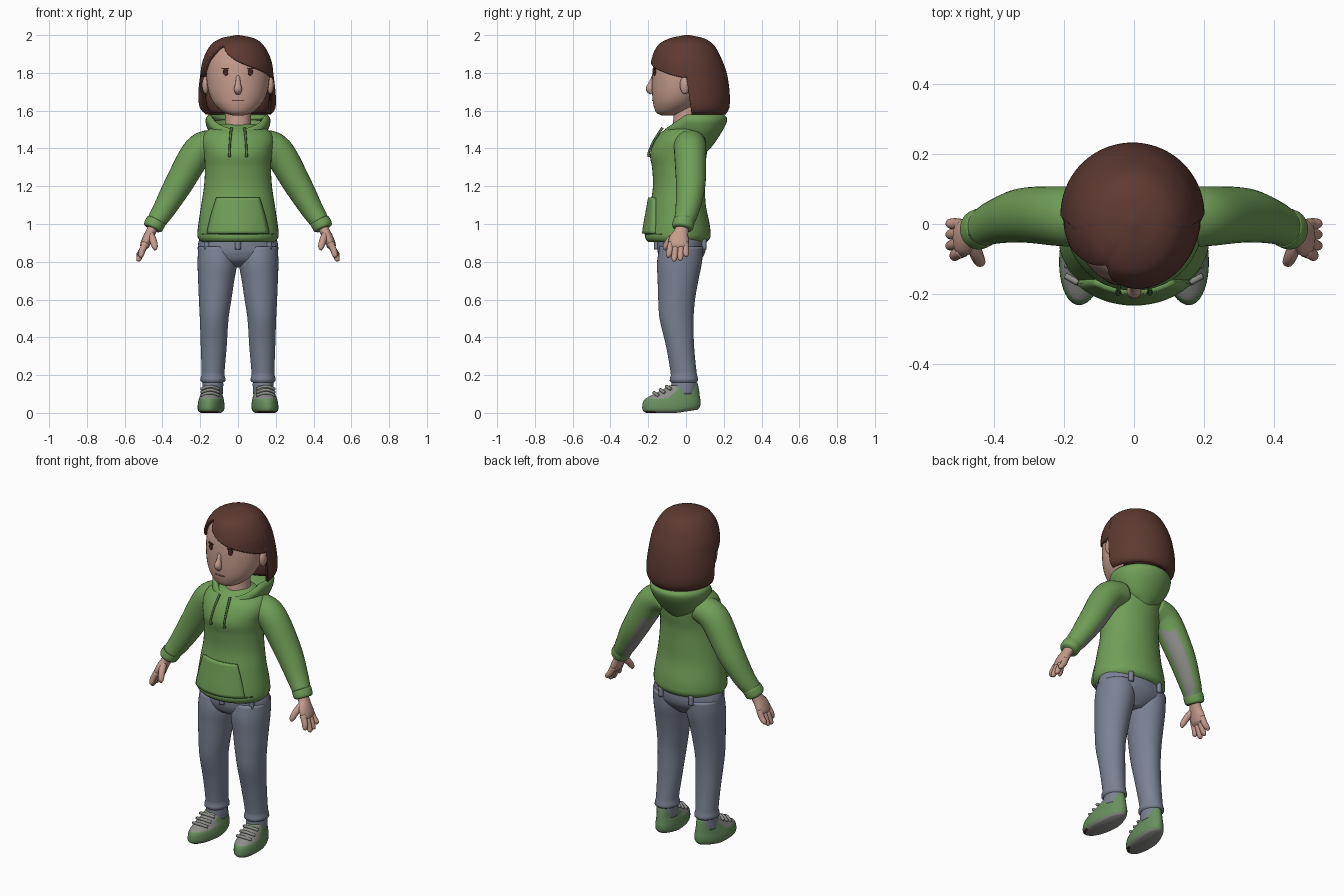
import bpy, bmesh, math
from mathutils import Vector, Matrix

if "Cube" in bpy.data.objects:
    bpy.data.objects.remove(bpy.data.objects["Cube"])

def mat(name, r, g, b):
    m = bpy.data.materials.new(name)
    m.diffuse_color = [(c / 255) ** 2.2 for c in (r, g, b)] + [1]
    m.use_nodes = True
    m.node_tree.nodes["Principled BSDF"].inputs["Base Color"].default_value = m.diffuse_color
    return m

GREEN = mat("hoodie green", 112, 157, 88)
DARK = mat("dark green", 80, 115, 65)
JEAN = mat("denim grey blue", 122, 129, 147)
SKIN = mat("skin", 196, 155, 140)
LIP = mat("lip", 160, 115, 103)
HAIR = mat("hair brown", 94, 60, 53)
EYE = mat("eye brown", 72, 42, 36)
SHOE = mat("shoe green", 104, 142, 95)
GREY = mat("shoe grey", 140, 140, 136)

def interp(keys, t):
    """Smooth interpolation of key rows; the first value is the parameter."""
    n = len(keys)
    t = min(max(t, keys[0][0]), keys[-1][0])
    i = max(k for k in range(n - 1) if keys[k][0] <= t)
    a, b = keys[i], keys[i + 1]
    h = b[0] - a[0]
    u = (t - a[0]) / h
    def slope(k, c):
        p, q = keys[max(k - 1, 0)], keys[min(k + 1, n - 1)]
        return (q[c] - p[c]) / (q[0] - p[0])
    return [(2*u**3 - 3*u*u + 1) * a[c] + (u**3 - 2*u*u + u) * h * slope(i, c)
            + (3*u*u - 2*u**3) * b[c] + (u**3 - u*u) * h * slope(i + 1, c)
            for c in range(1, len(a))]

def finish(name, bm, mats, mirror=False, solid=0, rule=None):
    bm.normal_update()
    for f in bm.faces:
        f.smooth = True
        if rule:
            f.material_index = rule(f.calc_center_median(), f.normal)
    me = bpy.data.meshes.new(name)
    bm.to_mesh(me)
    bm.free()
    ob = bpy.data.objects.new(name, me)
    bpy.context.collection.objects.link(ob)
    for m in mats:
        me.materials.append(m)
    if solid:
        s = ob.modifiers.new("thickness", "SOLIDIFY")
        s.thickness, s.offset = solid, -1
    if mirror:
        ob.modifiers.new("mirror", "MIRROR").use_mirror_merge = False
    return ob

def skin(name, rings, mats, closed=True, caps=(1, 1), warp=None, **kw):
    bm = bmesh.new()
    vs = [[bm.verts.new(warp(*p) if warp else p) for p in r] for r in rings]
    n = len(vs[0])
    for a, b in zip(vs, vs[1:]):
        for j in range(n if closed else n - 1):
            k = (j + 1) % n
            bm.faces.new((a[j], a[k], b[k], b[j]))
    if caps[0]:
        bm.faces.new(vs[0][::-1])
    if caps[1]:
        bm.faces.new(vs[-1])
    if all(caps):
        bmesh.ops.recalc_face_normals(bm, faces=bm.faces)
    return finish(name, bm, mats, **kw)

def oval(x0, x1, y0, y1, z, n=40):
    return [((x0 + x1) / 2 + (x1 - x0) / 2 * math.cos(i * math.tau / n),
             (y0 + y1) / 2 + (y1 - y0) / 2 * math.sin(i * math.tau / n), z) for i in range(n)]

def loft(name, keys, mats, rows=32, **kw):
    """Stack of level ovals; keys are z, x0, x1, y0, y1."""
    zs = [keys[0][0] + (keys[-1][0] - keys[0][0]) * i / rows for i in range(rows + 1)]
    return skin(name, [oval(*interp(keys, z), z) for z in zs], mats, **kw)

def sym(rows):
    return [(z, -r, r, a, b) for z, r, a, b in rows]

def tube(name, pts, mats, n=16, per=5, **kw):
    """Tube along points x, y, z, radius in y, radius across."""
    keys = [(i, *p) for i, p in enumerate(pts)]
    m = (len(pts) - 1) * per
    rows = [interp(keys, i / per) for i in range(m + 1)]
    rings = []
    for i, r in enumerate(rows):
        d = (Vector(rows[min(i + 1, m)][:3]) - Vector(rows[max(i - 1, 0)][:3])).normalized()
        u = (Vector((0, 1, 0)) - d * d.y).normalized()
        v = d.cross(u)
        rings.append([Vector(r[:3]) + u * r[3] * math.cos(k * math.tau / n)
                      + v * r[4] * math.sin(k * math.tau / n) for k in range(n)])
    return skin(name, rings, mats, **kw)

def patch(name, keys, z0, z1, half, xc, off, thick, mats, rows=12, cols=14, **kw):
    """Plate laid on the front of a loft."""
    rings = []
    for i in range(rows + 1):
        z = z0 + (z1 - z0) * i / rows
        x0, x1, y0, y1 = interp(keys, z)
        w = half(i / rows)
        row = []
        for j in range(cols + 1):
            x = xc + w * (2 * j / cols - 1)
            s = min(1, abs((x - (x0 + x1) / 2) / ((x1 - x0) / 2)))
            row.append((x, (y0 + y1) / 2 - (y1 - y0) / 2 * math.sqrt(1 - s * s) - off, z))
        rings.append(row)
    return skin(name, rings, mats, closed=False, caps=(0, 0), solid=thick, **kw)

def ball(name, loc, size, mats, **kw):
    bm = bmesh.new()
    bmesh.ops.create_uvsphere(bm, u_segments=20, v_segments=12, radius=1,
                              matrix=Matrix.Translation(loc) @ Matrix.Diagonal((*size, 1)))
    return finish(name, bm, mats, **kw)

# Hoodie body, front pocket, hood and strings
TORSO = sym([(.905, .195, -.20, .11), (.925, .212, -.217, .128), (.95, .215, -.215, .13), (1.0, .21, -.208, .125),
             (1.1, .195, -.19, .105), (1.2, .18, -.175, .10), (1.3, .175, -.18, .10),
             (1.37, .18, -.19, .11), (1.44, .19, -.165, .115), (1.49, .17, -.125, .11),
             (1.53, .10, -.06, .08)])
loft("hoodie_body", TORSO, [GREEN], rows=50)
patch("front_pocket", TORSO, .95, 1.14, lambda t: .165 - .05 * t ** 1.3, 0, .018, .024, [GREEN])
patch("hem_seam", TORSO, .945, .951, lambda t: .19, 0, .004, .006, [DARK], rows=1, cols=24)
HOOD = sym([(1.38, .04, .06, .11), (1.42, .10, 0, .145), (1.48, .15, -.07, .185),
            (1.53, .17, -.11, .212), (1.56, .17, -.12, .217), (1.58, .155, -.11, .2)])
loft("hood", HOOD, [GREEN], caps=(1, 0), solid=.03,
     warp=lambda x, y, z: (x, y, z - max(0, -y) * .7))
tube("hood_string", [(.035, -.125, 1.51, .007, .007), (.042, -.17, 1.44, .006, .006),
                     (.045, -.197, 1.38, .006, .006), (.045, -.195, 1.355, .009, .009)],
     [DARK], n=8, mirror=True)

# Sleeves and cuffs
inner = Vector((-.7, .45, -.5)).normalized()
tube("sleeve", [(.12, .02, 1.43, .085, .075), (.21, .022, 1.385, .085, .083), (.315, .025, 1.21, .078, .074),
                (.39, .008, 1.08, .064, .06), (.435, -.012, 1.01, .053, .05)],
     [GREEN, GREY], n=28, per=8, mirror=True, rule=lambda c, n: int(n.dot(inner) > .86 and c.z < 1.3))
tube("cuff", [(.428, -.01, 1.025, .05, .046), (.433, -.011, 1.015, .057, .053),
              (.45, -.018, .985, .056, .052), (.455, -.02, .975, .046, .042)], [GREEN], n=28, mirror=True)

# Hands
tube("palm", [(.44, -.015, 1.0, .034, .028), (.46, -.025, .96, .038, .027), (.48, -.037, .92, .053, .027),
              (.495, -.04, .885, .052, .024), (.50, -.04, .87, .04, .015)], [SKIN], mirror=True)
for i, (ya, yb, zb) in enumerate([(-.079, -.092, .822), (-.053, -.062, .802), (-.027, -.03, .806), (-.002, .001, .826)]):
    xb = .525 - (i == 0) * .012
    tube(f"finger_{i + 1}", [(.488, ya, .90, .016, .018), (.507, (ya + yb) / 2, .86, .017, .017),
                             (xb, yb, zb + .012, .014, .014), (xb + .002, yb, zb, .006, .006)],
         [SKIN], n=12, mirror=True)
tube("thumb", [(.465, -.045, .95, .02, .02), (.45, -.085, .915, .019, .019),
               (.44, -.108, .88, .015, .016), (.438, -.113, .862, .006, .007)], [SKIN], n=12, mirror=True)

# Jeans
loft("jeans_hips", sym([(.77, .05, -.07, .04), (.80, .14, -.125, .07), (.84, .203, -.147, .097),
                        (.88, .213, -.152, .105), (.94, .20, -.15, .10)]), [JEAN])
loft("jeans_leg", [(.155, .085, .18, -.07, .045), (.165, .068, .197, -.085, .063), (.185, .067, .198, -.085, .063),
                   (.20, .072, .193, -.08, .058), (.35, .06, .197, -.105, .043), (.5, .05, .202, -.14, .04),
                   (.6, .035, .207, -.147, .048), (.7, .02, .211, -.15, .065), (.8, .004, .214, -.153, .085),
                   (.88, .01, .21, -.14, .09)], [JEAN], rows=50, mirror=True)
for name, x, y in (("belt_loop_front", .0, -.155), ("belt_loop_side", .165, -.105), ("belt_loop_back", .10, .095)):
    tube(name, [(x, y, .92, .014, .016), (x, y, .865, .014, .016)], [JEAN], n=8, mirror=x > 0)

# Shoes, laces and socks
def foot(x, y, z):
    return (x - y * .09, y, z + max(0, y + .05) * .15)
def shoe_colour(c, n):
    if n.z < -.6:
        return 2 if c.y < -.16 else 1
    return int(c.z > .075 and c.y < -.02 and n.z > .35)
loft("shoe", [(0, .085, .19, -.21, .06), (.012, .07, .203, -.228, .073), (.04, .066, .205, -.231, .077),
              (.07, .07, .20, -.22, .073), (.095, .078, .193, -.18, .07), (.125, .085, .185, -.12, .065),
              (.145, .09, .18, -.088, .06)], [SHOE, GREY, EYE], rows=28, mirror=True, warp=foot, rule=shoe_colour)
patch_keys = ((-.168, .106), (-.135, .122), (-.102, .14))
for i, (y, z) in enumerate(patch_keys):
    tube(f"lace_{i + 1}", [(.098, y + .02, z - .014, .009, .008), (.148, y, z, .01, .009),
                           (.195, y + .02, z - .014, .009, .008)], [GREY], n=10, mirror=True)
loft("sock", [(.10, .08, .19, -.08, .05), (.15, .078, .188, -.078, .055), (.19, .08, .185, -.07, .05)],
     [JEAN], rows=8, mirror=True)

# Head, neck and face
HEAD = sym([(1.575, .03, -.13, -.06), (1.587, .07, -.155, -.02), (1.62, .112, -.17, .04), (1.66, .14, -.177, .08),
            (1.72, .16, -.18, .12), (1.8, .168, -.178, .15), (1.87, .16, -.168, .15),
            (1.93, .125, -.143, .13), (1.965, .07, -.08, .08)])
loft("head", HEAD, [SKIN], rows=44)
loft("neck", sym([(1.45, .085, -.085, .07), (1.53, .07, -.07, .07), (1.65, .068, -.06, .07)]), [SKIN], rows=8)
tube("nose", [(0, -.172, 1.785, .008, .01), (0, -.183, 1.745, .014, .014), (0, -.192, 1.715, .021, .021),
              (0, -.182, 1.69, .01, .014)], [SKIN])
ball("ear", (.172, -.005, 1.735), (.018, .028, .047), [SKIN], mirror=True)
patch("eye", HEAD, 1.785, 1.824, lambda t: .013 * math.sqrt(max(.02, 1 - (2 * t - 1) ** 2)), .066,
      .004, .008, [EYE], cols=8, mirror=True)
patch("eyelash", HEAD, 1.82, 1.827, lambda t: .02, .068, .005, .008, [EYE], rows=2, mirror=True)
patch("mouth", HEAD, 1.65, 1.656, lambda t: .032, 0, .003, .006, [LIP], rows=2)

# Bob hair: one shell whose lower edge follows the hairline in front
BOB = [(1.58, -.17, .175, -.15, .21), (1.61, -.20, .197, -.17, .228), (1.68, -.21, .2, -.18, .232),
       (1.79, -.2, .188, -.19, .218), (1.87, -.185, .175, -.183, .19), (1.95, -.142, .132, -.145, .145),
       (1.985, -.085, .08, -.08, .09), (2.0, -.008, .008, -.005, .02)]
LINE = [(-1, 1.775), (-.94, 1.81), (-.86, 1.87), (-.57, 1.945), (-.3, 1.90), (.05, 1.86), (.75, 1.805), (1, 1.775)]
N, ROWS = 96, 36
grid = []
for r in range(ROWS + 1):
    row = []
    for j in range(N):
        c, s = math.cos(j * math.tau / N), math.sin(j * math.tau / N)
        low = 1.58 if s > -.06 else interp(LINE, c)[0]
        z = 2 - (2 - low) * (r / ROWS) ** 1.5
        x0, x1, y0, y1 = interp(BOB, z)
        part = 1 - (.04 * math.exp(-((c + .55) / .08) ** 2) if s < 0 else 0)
        row.append(((x0 + x1) / 2 + (x1 - x0) / 2 * c * part, (y0 + y1) / 2 + (y1 - y0) / 2 * s * part, z))
    grid.append(row)
skin("bob_hair", grid[::-1], [HAIR], caps=(0, 1), solid=.022)
loft("back_hair", sym([(1.59, .15, .03, .19), (1.65, .17, .02, .2), (1.75, .16, .02, .19)]), [HAIR], rows=8)
